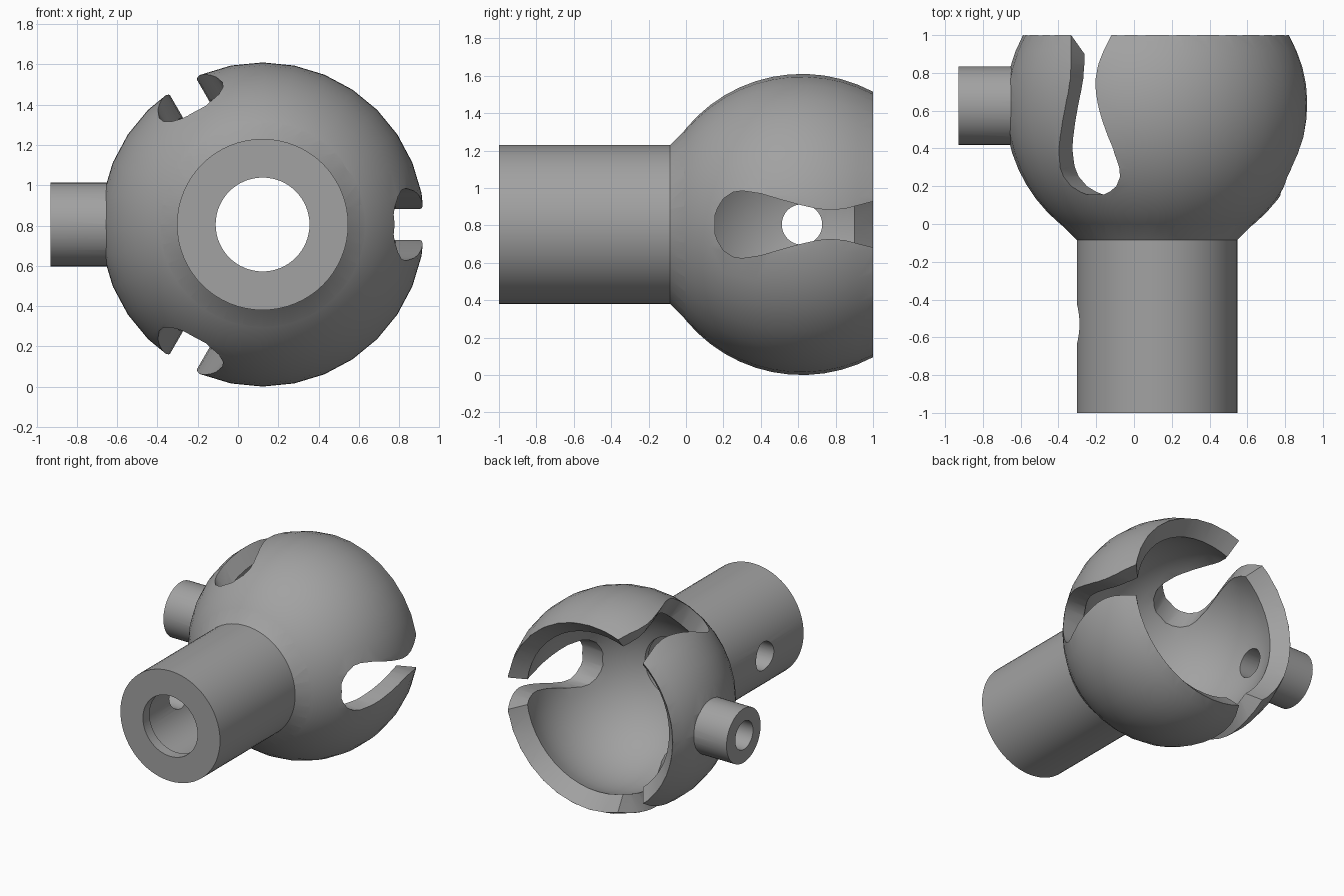
import bpy, bmesh, math
from mathutils import Matrix, Vector

if "Cube" in bpy.data.objects:
    bpy.data.objects.remove(bpy.data.objects["Cube"])

CENTRE = Vector((0.122, 0.62, 0.805))   # ball centre; main axis runs along y
R_OUT, R_IN = 0.805, 0.67

grey = bpy.data.materials.new("grey")
grey.diffuse_color = (0.36, 0.36, 0.36, 1)
grey.use_nodes = True
grey.node_tree.nodes["Principled BSDF"].inputs["Base Color"].default_value = grey.diffuse_color


def finish(bm, name):
    bmesh.ops.remove_doubles(bm, verts=bm.verts, dist=1e-5)
    bmesh.ops.recalc_face_normals(bm, faces=bm.faces)
    me = bpy.data.meshes.new(name)
    bm.to_mesh(me)
    bm.free()
    me.materials.append(grey)
    ob = bpy.data.objects.new(name, me)
    bpy.context.collection.objects.link(ob)
    return ob


def lathe(name, profile, seg):
    """Spin (radius, y) points round the main axis."""
    bm = bmesh.new()
    vs = [bm.verts.new((CENTRE.x + r, y, CENTRE.z)) for r, y in profile]
    edges = [bm.edges.new(p) for p in zip(vs, vs[1:])]
    bmesh.ops.spin(bm, geom=vs + edges, cent=CENTRE, axis=(0, 1, 0),
                   angle=2 * math.pi, steps=seg, use_merge=True)
    return finish(bm, name)


def cylinder_x(name, x0, x1, y, r):
    """Cylinder along x at ball height."""
    bm = bmesh.new()
    m = Matrix.Translation(((x0 + x1) / 2, y, CENTRE.z)) @ Matrix.Rotation(math.pi / 2, 4, 'Y')
    bmesh.ops.create_cone(bm, cap_ends=True, segments=48, radius1=r, radius2=r,
                          depth=x1 - x0, matrix=m)
    return finish(bm, name)


def arc(radius, y_end, steps=15):
    """Half-circle profile from the front pole to the plane y_end."""
    a1 = math.acos(-(y_end - CENTRE.y) / radius)
    return [(radius * math.sin(a1 * i / steps), CENTRE.y - radius * math.cos(a1 * i / steps))
            for i in range(steps + 1)]


def slot(name, angle):
    """Keyhole-shaped prism pointing away from the main axis."""
    half = [(0.155, 0.05), (0.17, 0.09), (0.2, 0.138), (0.25, 0.172), (0.3, 0.18),
            (0.4, 0.165), (0.5, 0.135), (0.6, 0.107), (0.7, 0.084), (0.77, 0.077),
            (0.85, 0.084), (1.0, 0.123), (1.1, 0.15)]
    outline = half + [(y, -w) for y, w in reversed(half)]
    bm = bmesh.new()
    face = bm.faces.new([bm.verts.new((0.3, y - CENTRE.y, w)) for y, w in outline])
    ext = bmesh.ops.extrude_face_region(bm, geom=[face])
    bmesh.ops.translate(bm, vec=(0.8, 0, 0),
                        verts=[v for v in ext["geom"] if isinstance(v, bmesh.types.BMVert)])
    bm.transform(Matrix.Translation(CENTRE) @ Matrix.Rotation(angle, 4, 'Y'))
    return finish(bm, name)


def combine(ob, other, op):
    mod = ob.modifiers.new(op, 'BOOLEAN')
    mod.operation, mod.object, mod.solver = op, other, 'EXACT'
    bpy.context.view_layer.objects.active = ob
    bpy.ops.object.modifier_apply(modifier=mod.name)
    bpy.data.objects.remove(other)


# Ball cut flat at the back, joined by a flared neck to the shaft
body = lathe("ball_socket", arc(R_OUT, 1.0, 18) + [(0, 1.0)], 32)
shaft = lathe("shaft", [(0, -1), (0.425, -1), (0.425, -0.085), (0.535, 0.025), (0, 0.3)], 64)
combine(body, shaft, 'UNION')

# Side peg
combine(body, cylinder_x("side_peg", -0.93, -0.5, 0.627, 0.208), 'UNION')

# Hollow of the ball with a chamfered mouth, then the shaft bore with a front lip
hollow = arc(R_IN, 0.9, 18)
combine(body, lathe("hollow", hollow + [(hollow[-1][0] + 0.12, 1.02), (0, 1.02)], 48), 'DIFFERENCE')
combine(body, lathe("bore", [(0, -1.1), (0.233, -1.1), (0.233, -0.92), (0.262, -0.92),
                             (0.262, -0.05), (0.233, -0.05), (0.233, 0.2), (0, 0.2)], 64), 'DIFFERENCE')

# Three keyhole slots, the peg hole and the hole in the shaft wall
for i in range(3):
    combine(body, slot("slot", i * math.tau / 3), 'DIFFERENCE')
combine(body, cylinder_x("peg_hole", -1.1, -0.2, 0.62, 0.108), 'DIFFERENCE')
combine(body, cylinder_x("shaft_hole", -0.6, 0.1, -0.53, 0.108), 'DIFFERENCE')

bpy.ops.object.select_all(action='DESELECT')
body.select_set(True)
bpy.context.view_layer.objects.active = body
bpy.ops.object.shade_smooth_by_angle(angle=math.radians(30))
